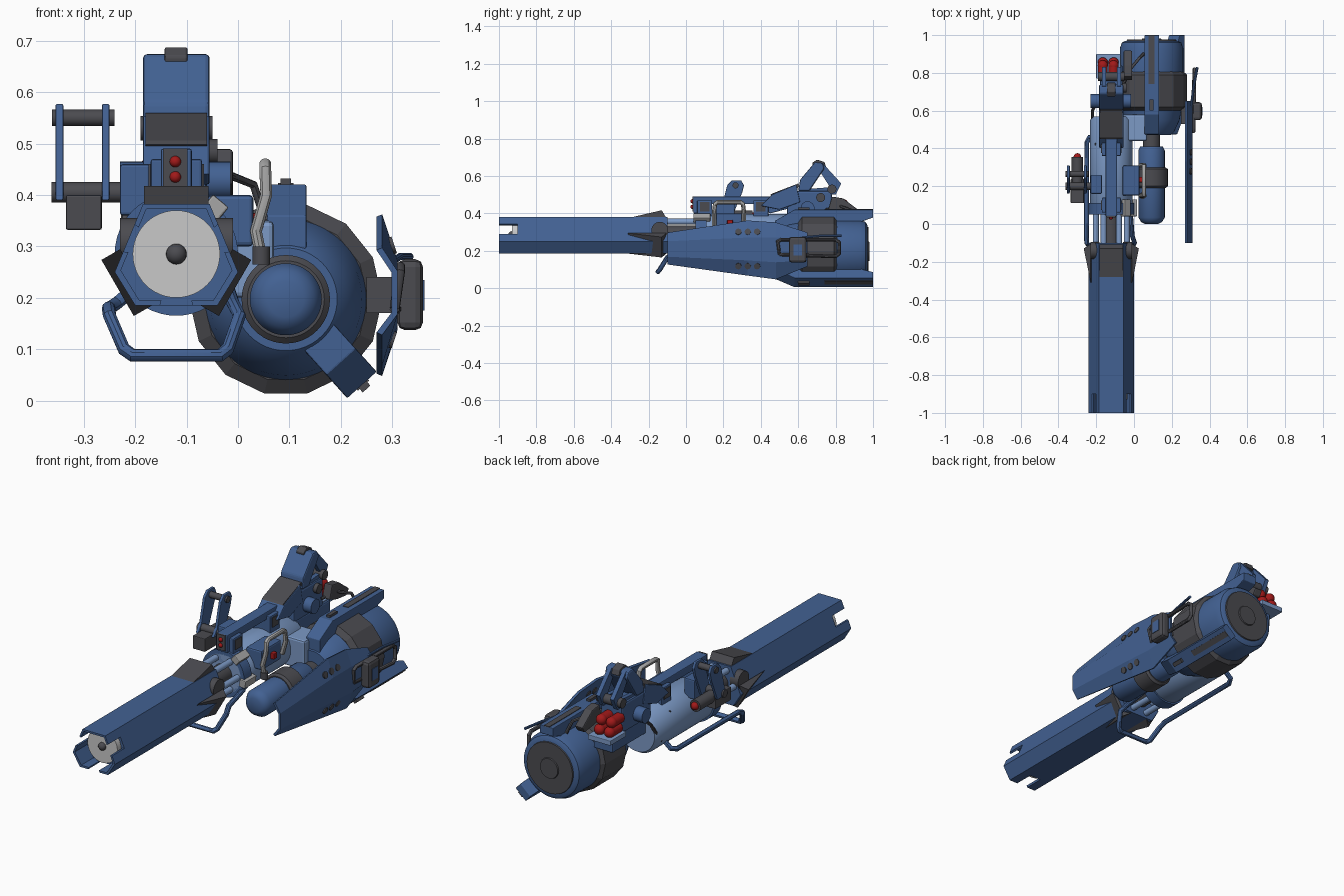
import bpy, bmesh
from math import radians, pi, cos, sin
from mathutils import Matrix, Vector

cube = bpy.data.objects.get("Cube")
if cube:
    bpy.data.objects.remove(cube)


def material(name, r, g, b):
    m = bpy.data.materials.new(name)
    m.use_nodes = True
    m.diffuse_color = (r, g, b, 1)
    m.node_tree.nodes["Principled BSDF"].inputs["Base Color"].default_value = (r, g, b, 1)
    return m


BLUE = material("painted blue", .055, .12, .29)
PALE = material("pale blue", .2, .32, .56)
DARK = material("dark grey", .07, .07, .08)
GREY = material("light grey", .38, .38, .38)
WHITE = material("off white", .58, .58, .58)
RED = material("red", .36, .01, .01)


def finish(name, bm, mat, bevel=0, smooth=False):
    bmesh.ops.recalc_face_normals(bm, faces=bm.faces)
    mesh = bpy.data.meshes.new(name)
    bm.to_mesh(mesh)
    bm.free()
    mesh.materials.append(mat)
    ob = bpy.data.objects.new(name, mesh)
    bpy.context.collection.objects.link(ob)
    if bevel:
        mod = ob.modifiers.new("Bevel", 'BEVEL')
        mod.width = bevel
        mod.segments = 2
    if smooth:
        bpy.ops.object.select_all(action='DESELECT')
        ob.select_set(True)
        bpy.context.view_layer.objects.active = ob
        bpy.ops.object.shade_smooth_by_angle(angle=radians(35))
    return ob


def prism(name, pts, axis, lo, hi, mat, bevel=0):
    """Extrude an outline: (y, z) along x or (x, z) along y."""
    bm = bmesh.new()
    place = (lambda a, b, t: (t, a, b)) if axis == 'x' else (lambda a, b, t: (a, t, b))
    low, high = [[bm.verts.new(place(a, b, t)) for a, b in pts] for t in (lo, hi)]
    bm.faces.new(low)
    bm.faces.new(high)
    for i in range(len(pts)):
        j = (i + 1) % len(pts)
        bm.faces.new((low[i], low[j], high[j], high[i]))
    return finish(name, bm, mat, bevel)


def box(name, x, y, z, mat, bevel=0):
    outline = [(x[0], z[0]), (x[1], z[0]), (x[1], z[1]), (x[0], z[1])]
    return prism(name, outline, 'y', y[0], y[1], mat, bevel)


def lathe(name, prof, x, z, mat, n=48):
    """Turn a (y, radius) profile around an axis along y."""
    bm = bmesh.new()
    rings = [[bm.verts.new((x + r * cos(2 * pi * k / n), y, z + r * sin(2 * pi * k / n)))
              for k in range(n)] for y, r in prof]
    for a, b in zip(rings, rings[1:]):
        for k in range(n):
            bm.faces.new((a[k], a[(k + 1) % n], b[(k + 1) % n], b[k]))
    bm.faces.new(rings[0])
    bm.faces.new(rings[-1])
    return finish(name, bm, mat, smooth=n > 20)


def rod(name, p, q, r, mat, n=24):
    p, q = Vector(p), Vector(q)
    bm = bmesh.new()
    turn = (q - p).to_track_quat('Z', 'Y').to_matrix().to_4x4()
    bmesh.ops.create_cone(bm, cap_ends=True, segments=n, radius1=r, radius2=r,
                          depth=(q - p).length, matrix=Matrix.Translation((p + q) / 2) @ turn)
    return finish(name, bm, mat, smooth=True)


def ball(name, p, r, mat):
    bm = bmesh.new()
    bmesh.ops.create_uvsphere(bm, u_segments=20, v_segments=12, radius=r,
                              matrix=Matrix.Translation(p))
    return finish(name, bm, mat, smooth=True)


def pipe(name, pts, r, mat):
    curve = bpy.data.curves.new(name, 'CURVE')
    curve.dimensions = '3D'
    curve.bevel_depth = r
    curve.bevel_resolution = 3
    curve.use_fill_caps = True
    spline = curve.splines.new('POLY')
    spline.points.add(len(pts) - 1)
    for point, co in zip(spline.points, pts):
        point.co = (*co, 1)
    helper = bpy.data.objects.new(name, curve)
    bpy.context.collection.objects.link(helper)
    mesh = bpy.data.meshes.new_from_object(helper.evaluated_get(bpy.context.evaluated_depsgraph_get()))
    bpy.data.objects.remove(helper)
    bm = bmesh.new()
    bm.from_mesh(mesh)
    return finish(name, bm, mat, smooth=True)


def spin(ob, degrees, x, z):
    c = Vector((x, 0, z))
    ob.data.transform(Matrix.Translation(c) @ Matrix.Rotation(radians(degrees), 4, 'Y')
                      @ Matrix.Translation(-c))


# Barrel: six-sided, with three prongs left standing at the muzzle
BX, BZ = -.12, .285
half = [(.065, .097), (.12, -.035), (.08, -.1)]
hexagon = [(BX + a, BZ + b) for a, b in half] + [(BX - a, BZ + b) for a, b in half[::-1]]
prism("barrel", hexagon, 'y', -.9, -.1, BLUE)
for k in (5, 1, 3):
    corners = [Vector(hexagon[i % 6]) for i in (k - 1, k, k + 1, k + 2)]
    outer = [corners[1].lerp(corners[0], .3), corners[1], corners[2], corners[2].lerp(corners[3], .3)]
    inner = [Vector((BX, BZ)).lerp(p, .9) for p in reversed(outer)]
    prism("muzzle_prong", outer + inner, 'y', -1, -.9, BLUE)
lathe("muzzle_disc", [(-.93, .085), (-.89, .085)], BX, BZ, WHITE)
ball("muzzle_pin", (BX, -.93, BZ), .02, DARK)
for angle in (0, 120, 240):
    wedge = prism("barrel_wedge", [(-.31, .375), (-.13, .417), (-.105, .375)], 'x',
                  BX - .063, BX + .063, DARK)
    spin(wedge, angle, BX, BZ)
for side in (-1, 1):
    x = BX + side * .092
    rod("barrel_side_hub", (x - side * .03, -.14, .31), (x + side * .018, -.14, .31), .045, DARK)

# Receiver tube with guide rods and collars
lathe("receiver_core", [(-.1, .05), (.06, .05)], BX, BZ, DARK)
for k in range(6):
    a = k * pi / 3
    x, z = BX + .082 * cos(a), BZ + .082 * sin(a)
    rod("guide_rod", (x, -.11, z), (x, .06, z), .016, PALE, 12)
lathe("receiver_tube", [(.05, .1), (.07, .112), (.55, .112), (.57, .1)], BX, BZ, PALE)
lathe("receiver_collar", [(.05, .108), (.05, .12), (.11, .12), (.11, .108)], BX, BZ, BLUE)
for angle in (40, 100):
    lug = box("collar_lug", (BX - .02, BX + .02), (.04, .13), (BZ + .1, BZ + .135), GREY, .004)
    spin(lug, angle, BX, BZ)
box("tank_bridge", (-.06, .07), (.44, .58), (.2, .35), PALE, .01)
box("side_block", (-.06, .03), (.15, .31), (.3, .4), BLUE, .008)
box("rear_support", (-.17, -.06), (.56, .84), (.29, .38), BLUE, .008)

# Upper frame: beam, posts, front panel with lamps
prism("top_beam", [(.04, .4), (.04, .49), (.45, .49), (.59, .55), (.6, .44), (.45, .4),
                   (.36, .45), (.1, .45), (.1, .4)], 'x', -.15, -.09, BLUE, .004)
for y in (.06, .36):
    box("frame_post", (-.17, -.07), (y, y + .08), (.36, .47), BLUE, .005)
    box("frame_window", (-.174, -.066), (y + .015, y + .065), (.41, .46), DARK)
box("front_panel", (-.146, -.098), (.034, .042), (.41, .49), DARK)
for z in (.435, .465):
    ball("panel_lamp", (-.122, .034, z), .011, RED)
prism("sloped_cover", [(.4, .44), (.46, .5), (.59, .555), (.61, .46), (.5, .42)],
      'x', -.185, -.055, BLUE, .005)
prism("cover_strip", [(.45, .498), (.46, .506), (.6, .56), (.61, .545), (.5, .47)],
      'x', -.18, -.06, DARK)

# Rear stock: raised block, strut and pivot
prism("stock_block", [(.6, .52), (.61, .58), (.69, .675), (.73, .67), (.74, .64), (.66, .52)],
      'x', -.185, -.055, BLUE, .008)
prism("stock_tip", [(.68, .64), (.675, .67), (.7, .688), (.74, .675), (.75, .645)],
      'x', -.143, -.098, DARK, .004)
for x in (-.17, -.09):
    prism("stock_strut", [(.7, .65), (.73, .67), (.83, .56), (.8, .5), (.64, .5), (.64, .53),
                          (.77, .54)], 'x', x, x + .022, BLUE)
rod("stock_axle", (-.19, .78, .53), (-.05, .78, .53), .024, DARK)
rod("stock_pivot", (-.23, .65, .428), (-.015, .65, .428), .037, BLUE)
box("stock_base", (-.18, -.06), (.54, .78), (.37, .52), BLUE, .01)
rod("adjuster_knob", (-.07, .72, .485), (-.04, .72, .485), .024, DARK)
prism("rear_latch", [(.76, .42), (.78, .49), (.84, .48), (.92, .42), (.9, .39), (.82, .4)],
      'x', -.055, -.01, DARK, .006)

# Tray with four red charges
box("charge_tray", (-.2, -.07), (.77, .9), (.36, .385), PALE, .003)
for x in (-.165, -.108):
    for y, z in ((.855, .405), (.84, .45)):
        rod("charge_body", (x, y - .07, z), (x, y, z), .026, RED)
        ball("charge_tip", (x, y, z), .027, RED)

# Carrying hoop under the receiver
pipe("carry_hoop", [(-.2, .46, .22), (-.235, .46, .19), (-.25, .43, .18), (-.252, -.06, .18),
                    (-.25, -.1, .165), (-.222, -.14, .1), (-.205, -.15, .088), (-.035, -.15, .088),
                    (-.02, -.14, .1), (.003, -.1, .165), (-.01, -.06, .19), (-.02, .07, .22)],
     .013, BLUE)

# Folding sight on the outer side
for x in (-.355, -.265):
    prism("sight_arm", [(.16, .39), (.19, .43), (.22, .55), (.245, .577), (.295, .577), (.31, .55),
                        (.3, .51), (.25, .39)], 'x', x, x + .015, BLUE, .003)
rod("sight_upper_bar", (-.362, .265, .55), (-.24, .265, .55), .016, DARK)
rod("sight_lower_bar", (-.363, .2, .405), (-.18, .2, .405), .02, DARK)
box("sight_body", (-.335, -.265), (.11, .24), (.332, .4), DARK, .004)
rod("sight_barrel", (-.3, .22, .385), (-.3, .355, .385), .03, DARK)
ball("sight_button", (-.3, .355, .385), .02, RED)
box("sight_mount", (-.23, -.17), (.16, .26), (.36, .46), BLUE, .006)

# Light hoop on the inner side
pipe("grip_hoop", [(.045, .15, .28), (.035, .15, .33), (.055, .15, .4), (.053, .155, .45),
                   (.053, .17, .46), (.053, .29, .46), (.053, .305, .45), (.055, .31, .4),
                   (.035, .31, .33)], .012, GREY)
rod("hoop_foot", (.045, .15, .265), (.045, .15, .3), .017, DARK)
box("red_switch", (.02, .05), (.22, .25), (.335, .365), RED, .004)

# Main tank, canister and clamp rails
TX, TZ = .093, .197
lathe("tank_front", [(.47, .1), (.49, .12), (.55, .148), (.62, .16)], TX, TZ, BLUE)
lathe("tank_band", [(.6, .16), (.62, .188), (.79, .188), (.81, .165)], TX, TZ, DARK, 14)
lathe("tank_rear", [(.8, .168), (.93, .168), (.96, .157), (.97, .14)], TX, TZ, BLUE)
lathe("tank_cap", [(.96, .135), (.976, .13)], TX, TZ, DARK)
lathe("tank_cap_boss", [(.97, .055), (.982, .05)], TX, TZ, DARK)
lathe("canister", [(0, .035), (.01, .055), (.035, .07), (.39, .07), (.41, .06)], TX, TZ, BLUE)
lathe("canister_band", [(.19, .075), (.2, .086), (.29, .086), (.3, .075)], TX, TZ, DARK)
lathe("canister_neck", [(.4, .045), (.48, .045)], TX, TZ, DARK)
for angle in (0, 138):
    rail = prism("clamp_rail", [(.475, .295), (.475, .36), (.58, .42), (1, .42), (1, .378), (.92, .35),
                                (.6, .33)], 'x', TX - .037, TX + .04, BLUE, .003)
    groove = box("rail_groove", (TX - .015, TX + .015), (.74, 1), (.418, .423), DARK)
    stud = box("rail_stud", (TX - .01, TX + .01), (.6, .66), (.415, .432), DARK)
    for part in (rail, groove, stud):
        spin(part, angle, TX, TZ)

# Folded side armour with vent holes
bm = bmesh.new()
stations = [(-.1, .295, .25, .17, .13), (.33, .36, .27, .15, .07),
            (.48, .35, .27, .14, .05), (.65, .295, .26, .15, .12)]
rows = [[bm.verts.new((x, y, z)) for x, z in zip((.275, .305, .305, .275), heights)]
        for y, *heights in stations]
for a, b in zip(rows, rows[1:]):
    for k in range(3):
        bm.faces.new((a[k], a[k + 1], b[k + 1], b[k]))
armour = finish("side_armour", bm, BLUE)
armour.modifiers.new("Thickness", 'SOLIDIFY').thickness = .012
armour.modifiers["Thickness"].offset = 0
for y in (.28, .33, .38):
    for z, tilt in ((.3, .003), (.12, -.003)):
        rod("armour_vent", (.286, y, z - tilt), (.304, y, z + tilt), .017, DARK, 12)
box("armour_bracket", (.25, .3), (.53, .63), (.17, .24), DARK)
box("armour_latch", (.31, .36), (.55, .645), (.137, .275), DARK, .015)
box("latch_inset", (.357, .363), (.575, .62), (.175, .235), BLUE)
pipe("armour_handle", [(.305, .5, .18), (.315, .49, .25), (.315, .51, .26), (.32, .8, .26),
                       (.32, .82, .245), (.32, .82, .185), (.32, .8, .17), (.305, .5, .18)], .01, DARK)
pipe("release_lever", [(.3, .6, .27), (.315, .72, .28), (.335, .83, .28)], .007, BLUE)

# Cables
pipe("tank_cable", [(-.05, .75, .42), (-.02, .82, .44), (.03, .88, .42), (.05, .9, .36)], .008, DARK)
pipe("side_cable", [(-.19, .66, .42), (-.22, .6, .36), (-.22, .52, .25), (-.21, .46, .27),
                    (-.2, .42, .36)], .008, DARK)
